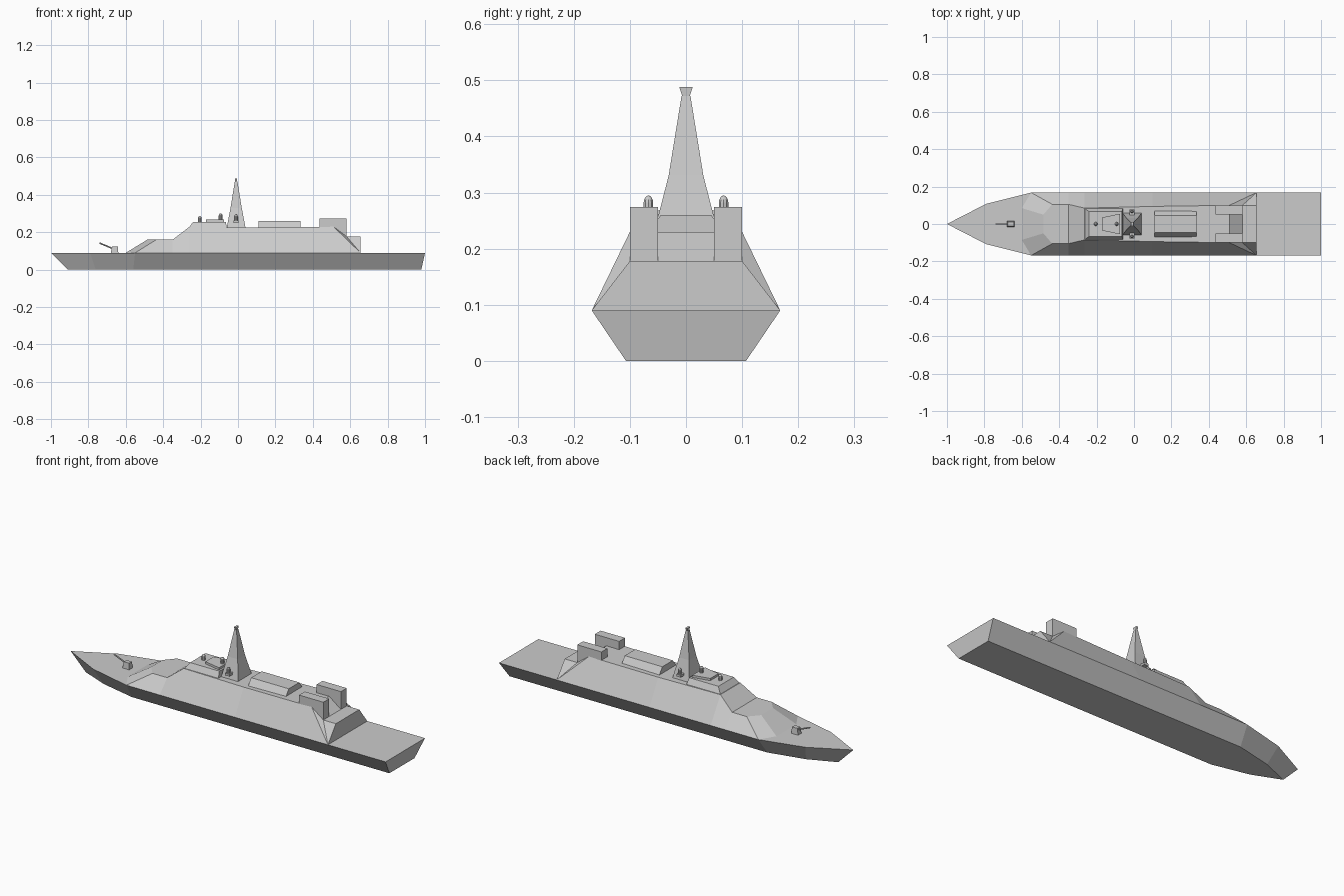
import bpy, bmesh, math
from mathutils import Vector

if "Cube" in bpy.data.objects:
    bpy.data.objects.remove(bpy.data.objects["Cube"])


def loft(name, rings):
    """Skin a list of equal-length closed rings and cap both ends."""
    bm = bmesh.new()
    rows = [[bm.verts.new(p) for p in r] for r in rings]
    n = len(rows[0])
    for a, b in zip(rows, rows[1:]):
        for i in range(n):
            j = (i + 1) % n
            bm.faces.new((a[i], a[j], b[j], b[i]))
    bm.faces.new(rows[0])
    bm.faces.new(rows[-1])
    bmesh.ops.remove_doubles(bm, verts=bm.verts, dist=1e-4)
    bmesh.ops.recalc_face_normals(bm, faces=bm.faces)
    me = bpy.data.meshes.new(name)
    bm.to_mesh(me)
    bm.free()
    ob = bpy.data.objects.new(name, me)
    bpy.context.collection.objects.link(ob)
    return ob


def section(xb, yb, zb, xt, yt, zt):
    """Mirrored trapezoid section: bottom half width yb, top half width yt."""
    return [(xb, -yb, zb), (xt, -yt, zt), (xt, yt, zt), (xb, yb, zb)]


def rect(x0, x1, y0, y1, z):
    return [(x0, y0, z), (x1, y0, z), (x1, y1, z), (x0, y1, z)]


def box(name, x0, x1, y0, y1, z0, z1):
    return loft(name, [rect(x0, x1, y0, y1, z0), rect(x0, x1, y0, y1, z1)])


def circle(x, y, z, r, n=10):
    return [(x + r * math.cos(2 * math.pi * i / n),
             y + r * math.sin(2 * math.pi * i / n), z) for i in range(n)]


def dome(name, x, y, z, r=0.009):
    prof = [(r, 0), (r, 0.02), (r * 0.87, 0.026), (r * 0.5, 0.031), (r * 0.1, 0.033)]
    return loft(name, [circle(x, y, z + h, q) for q, h in prof])


# Hull with pointed raked bow and raked transom
loft("hull", [section(xb, yb, 0, xt, yt, 0.09) for xb, yb, xt, yt in (
    (-0.91, 0, -1, 0), (-0.76, 0.062, -0.79, 0.108),
    (-0.56, 0.107, -0.55, 0.168), (0.98, 0.107, 1, 0.168))])

# Main superstructure with stepped front and faceted aft corners
loft("superstructure", [section(xb, yb, 0.09, xt, yt, zt) for xb, yb, xt, yt, zt in (
    (-0.60, 0.085, -0.485, 0.05, 0.16), (-0.55, 0.168, -0.437, 0.105, 0.16),
    (-0.35, 0.168, -0.35, 0.105, 0.16), (-0.265, 0.168, -0.265, 0.085, 0.225),
    (0.1, 0.168, 0.1, 0.094, 0.225), (0.655, 0.168, 0.51, 0.10, 0.23),
    (0.655, 0.168, 0.58, 0.10, 0.178), (0.655, 0.168, 0.655, 0.10, 0.178))])

# Bridge and its small roof house
loft("bridge", [rect(-0.262, -0.06, -0.082, 0.082, 0.225),
                rect(-0.24, -0.065, -0.066, 0.066, 0.256)])
loft("bridge_roof_house", [
    [(x, y, z) for x, y in ((-0.17, -0.035), (-0.075, -0.055), (-0.075, 0.055), (-0.17, 0.035))]
    for z in (0.256, 0.268)])

# Midship deckhouse with sloping sides
loft("deckhouse", [section(x, 0.07, 0.225, x, 0.045, 0.26) for x in (0.11, 0.335)])

# Paired aft hangar blocks
for side, s in (("left", -1), ("right", 1)):
    y0, y1 = sorted((s * 0.05, s * 0.1))
    box("hangar_block_" + side, 0.435, 0.58, y0, y1, 0.178, 0.274)

# Pyramid mast and flared cap
MX = -0.01
loft("mast", [rect(MX - a, MX + a, -b, b, z) for z, a, b in (
    (0.225, 0.05, 0.058), (0.33, 0.03, 0.031), (0.472, 0.007, 0.008))])
loft("mast_cap", [rect(MX - a, MX + a, -b, b, z) for z, a, b in (
    (0.47, 0.005, 0.006), (0.488, 0.006, 0.012))])

# Sensor domes on the roofs and on mast brackets
dome("roof_dome_front", -0.205, 0, 0.254, 0.01)
dome("roof_dome_back", -0.093, 0, 0.268, 0.01)
for side, s in (("left", -1), ("right", 1)):
    y0, y1 = sorted((s * 0.03, s * 0.078))
    box("dome_bracket_" + side, MX - 0.013, MX + 0.013, y0, y1, 0.25, 0.262)
    dome("mast_dome_" + side, MX, s * 0.067, 0.262)

# Deck gun: turret and elevated barrel
loft("gun_turret", [rect(-0.68, -0.64, -0.015, 0.015, 0.09),
                    rect(-0.674, -0.642, -0.012, 0.012, 0.124)])
a, b = Vector((-0.66, 0, 0.109)), Vector((-0.74, 0, 0.142))
q = (b - a).to_track_quat('Z', 'Y')
loft("gun_barrel", [[p + q @ Vector(c) for c in circle(0, 0, 0, 0.004, 8)] for p in (a, b)])
